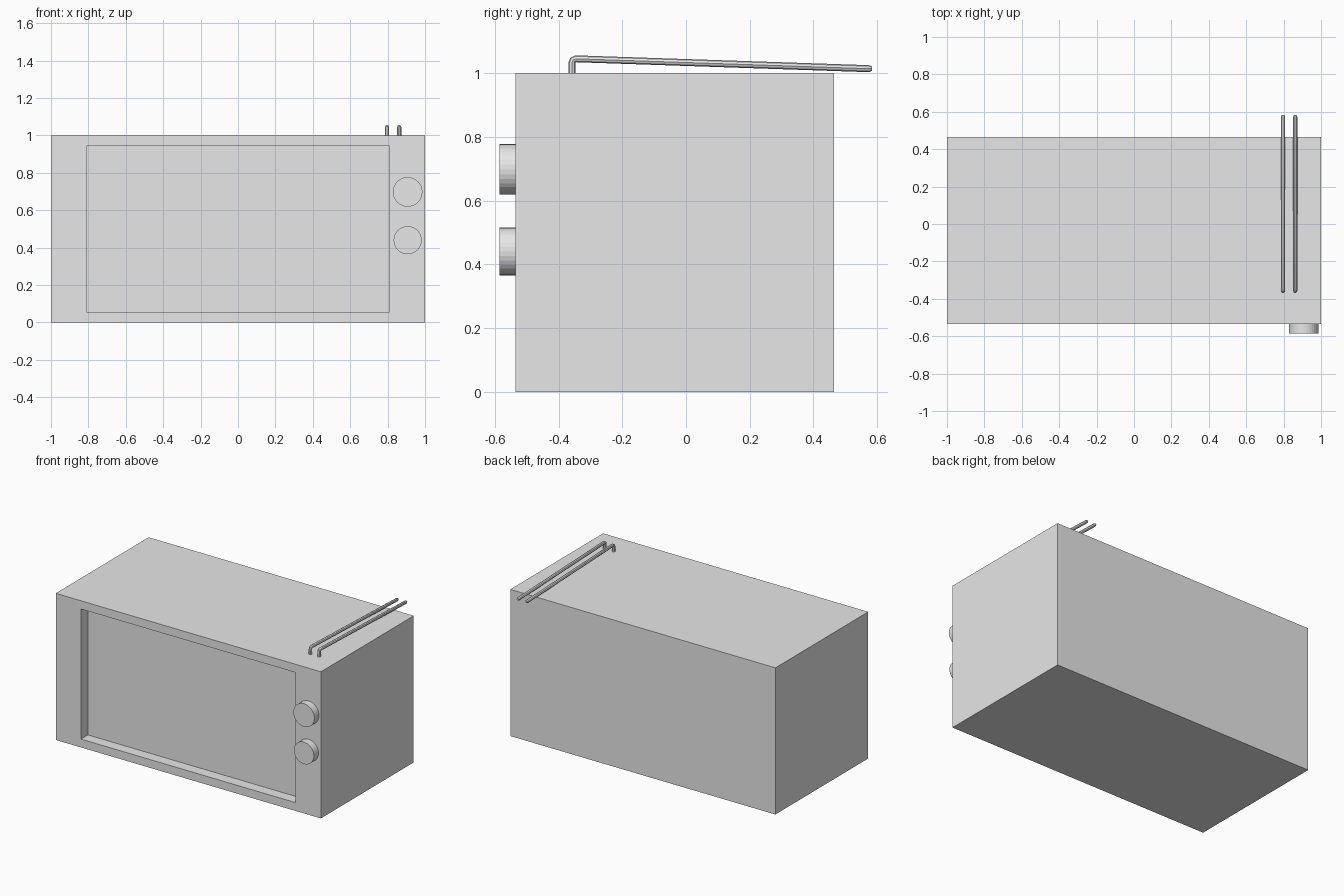
import bpy
import bmesh
import math
from mathutils import Vector

if "Cube" in bpy.data.objects:
    bpy.data.objects.remove(bpy.data.objects["Cube"], do_unlink=True)

# One plain grey for every part
grey = bpy.data.materials.new("light_grey")
grey.use_nodes = True
grey.diffuse_color = (0.8, 0.8, 0.8, 1)
grey.node_tree.nodes["Principled BSDF"].inputs["Base Color"].default_value = grey.diffuse_color

FRONT, BACK = -0.535, 0.465


def add_object(name, bm):
    mesh = bpy.data.meshes.new(name)
    bm.to_mesh(mesh)
    bm.free()
    mesh.materials.append(grey)
    obj = bpy.data.objects.new(name, mesh)
    bpy.context.collection.objects.link(obj)
    return obj


# Cabinet: a box whose front face is inset and pushed in for the screen
bm = bmesh.new()
bmesh.ops.create_cube(bm, size=1)
for v in bm.verts:
    v.co = Vector((v.co.x * 2, v.co.y + (FRONT + BACK) / 2, v.co.z + 0.5))
screen = min(bm.faces, key=lambda f: f.calc_center_median().y)
bmesh.ops.inset_individual(bm, faces=[screen], thickness=0.08)
for v in screen.verts:
    v.co.x = math.copysign(0.81, v.co.x)
bmesh.ops.inset_individual(bm, faces=[screen], thickness=0)
for v in screen.verts:
    v.co.y = FRONT + 0.075
bmesh.ops.recalc_face_normals(bm, faces=bm.faces)
add_object("cabinet", bm)


# Control knobs
def add_knob(name, z, radius):
    bm = bmesh.new()
    bmesh.ops.create_cone(bm, cap_ends=True, segments=32,
                          radius1=radius, radius2=radius, depth=0.06)
    knob = add_object(name, bm)
    knob.rotation_euler.x = math.pi / 2
    knob.location = (0.907, FRONT - 0.02, z)


add_knob("upper_knob", 0.698, 0.079)
add_knob("lower_knob", 0.44, 0.075)


# Antenna rods: a short post, a rounded bend, then a long folded-back rod
def add_antenna(name, x):
    path = [(-0.358, 0.99), (-0.358, 1.032), (-0.355, 1.041),
            (-0.345, 1.045), (0.574, 1.014), (0.584, 1.014)]
    curve = bpy.data.curves.new(name, "CURVE")
    curve.dimensions = "3D"
    curve.bevel_depth = 0.011
    curve.bevel_resolution = 2
    curve.use_fill_caps = True
    spline = curve.splines.new("POLY")
    spline.points.add(len(path) - 1)
    for point, (y, z) in zip(spline.points, path):
        point.co = (x, y, z, 1)
    spline.points[-1].radius = 0.6
    curve.materials.append(grey)
    rod = bpy.data.objects.new(name, curve)
    bpy.context.collection.objects.link(rod)
    # Turn the swept curve into a mesh and shade it smooth
    bpy.ops.object.select_all(action="DESELECT")
    rod.select_set(True)
    bpy.context.view_layer.objects.active = rod
    bpy.ops.object.convert(target="MESH")
    bpy.ops.object.shade_smooth_by_angle()


add_antenna("inner_antenna", 0.797)
add_antenna("outer_antenna", 0.862)
